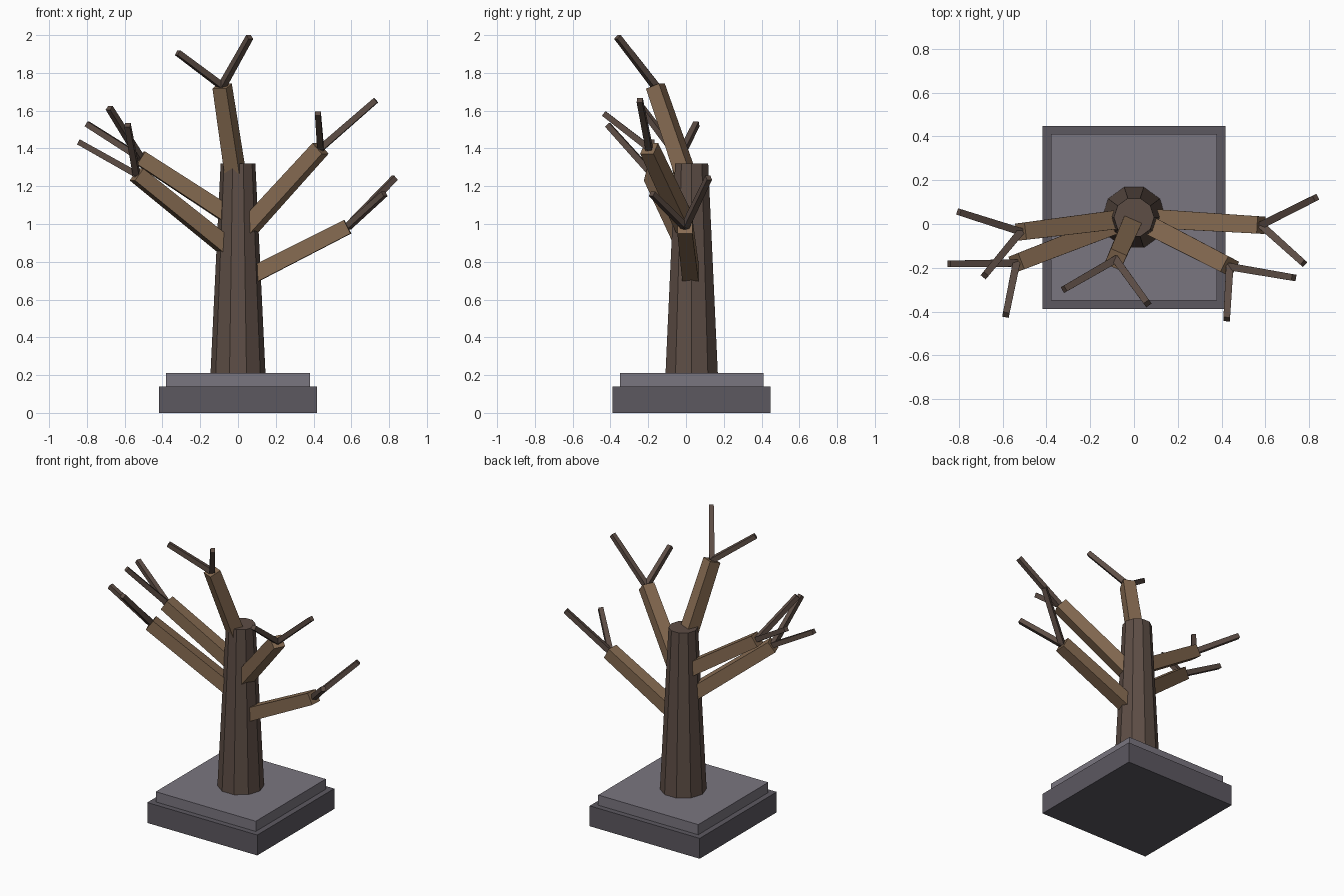
import bpy, bmesh, math
from mathutils import Vector, Matrix

if "Cube" in bpy.data.objects:
    bpy.data.objects.remove(bpy.data.objects["Cube"])

CY = 0.03  # trunk axis offset in y


def material(name, rgb):
    m = bpy.data.materials.new(name)
    m.diffuse_color = (*rgb, 1)
    m.use_nodes = True
    m.node_tree.nodes["Principled BSDF"].inputs["Base Color"].default_value = m.diffuse_color
    return m


BARK = material("dark_bark", (0.11, 0.075, 0.06))
WOOD = material("light_wood", (0.24, 0.148, 0.084))
STONE_LOW = material("dark_stone", (0.107, 0.098, 0.118))
STONE_TOP = material("light_stone", (0.195, 0.18, 0.215))


def add_object(name, bm, mat):
    bmesh.ops.recalc_face_normals(bm, faces=bm.faces)
    me = bpy.data.meshes.new(name)
    bm.to_mesh(me)
    bm.free()
    me.materials.append(mat)
    ob = bpy.data.objects.new(name, me)
    bpy.context.collection.objects.link(ob)
    return ob


def slab(name, half, z0, z1, mat):
    bm = bmesh.new()
    bmesh.ops.create_cube(bm, size=1, matrix=Matrix.Translation((0, CY, (z0 + z1) / 2))
                          @ Matrix.Diagonal((2 * half, 2 * half, z1 - z0, 1)))
    return add_object(name, bm, mat)


def beam(name, start, end, w0, w1, mat):
    """Square tapered limb whose side faces stay upright."""
    a, b = Vector(start), Vector(end)
    d = b - a
    bm = bmesh.new()
    rot = d.to_track_quat('Z', 'Y').to_matrix().to_4x4()
    bmesh.ops.create_cone(
        bm, cap_ends=True, segments=4,
        radius1=w0 / math.sqrt(2), radius2=w1 / math.sqrt(2), depth=d.length,
        matrix=Matrix.Translation((a + b) / 2) @ rot @ Matrix.Rotation(math.pi / 4, 4, 'Z'))
    return add_object(name, bm, mat)


# Two-step plinth
slab("plinth_lower", 0.418, 0.0, 0.14, STONE_LOW)
slab("plinth_upper", 0.38, 0.14, 0.21, STONE_TOP)

# Ten-sided tapered trunk, with a vertex on the x axis
bm = bmesh.new()
rings = []
for r, z in ((0.146, 0.2), (0.092, 1.32)):
    rings.append([bm.verts.new((r * math.cos(i * math.tau / 10),
                                CY + r * math.sin(i * math.tau / 10), z)) for i in range(10)])
for i in range(10):
    j = (i + 1) % 10
    bm.faces.new((rings[0][i], rings[0][j], rings[1][j], rings[1][i]))
bm.faces.new(rings[0][::-1])
bm.faces.new(rings[1])
add_object("trunk", bm, BARK)

# Branches: height on the trunk axis, end point, two twig tips
BRANCHES = {
    "right_low": (0.69, (0.58, -0.005, 0.985), (0.83, 0.12, 1.245), (0.775, -0.18, 1.16)),
    "right_high": (0.92, (0.437, -0.195, 1.40), (0.73, -0.245, 1.655), (0.423, -0.435, 1.585)),
    "left_low": (0.83, (-0.537, -0.178, 1.262), (-0.845, -0.182, 1.435), (-0.585, -0.415, 1.525)),
    "left_high": (1.014, (-0.517, -0.035, 1.35), (-0.80, 0.055, 1.53), (-0.682, -0.235, 1.615)),
    "top": (1.17, (-0.084, -0.162, 1.73), (-0.32, -0.298, 1.907), (0.062, -0.363, 1.99)),
}
for name, (z, end, *tips) in BRANCHES.items():
    beam(f"branch_{name}", (0, CY, z), end, 0.088, 0.079, WOOD)
    for k, tip in enumerate(tips, 1):
        beam(f"twig_{name}_{k}", end, tip, 0.034, 0.03, BARK)
